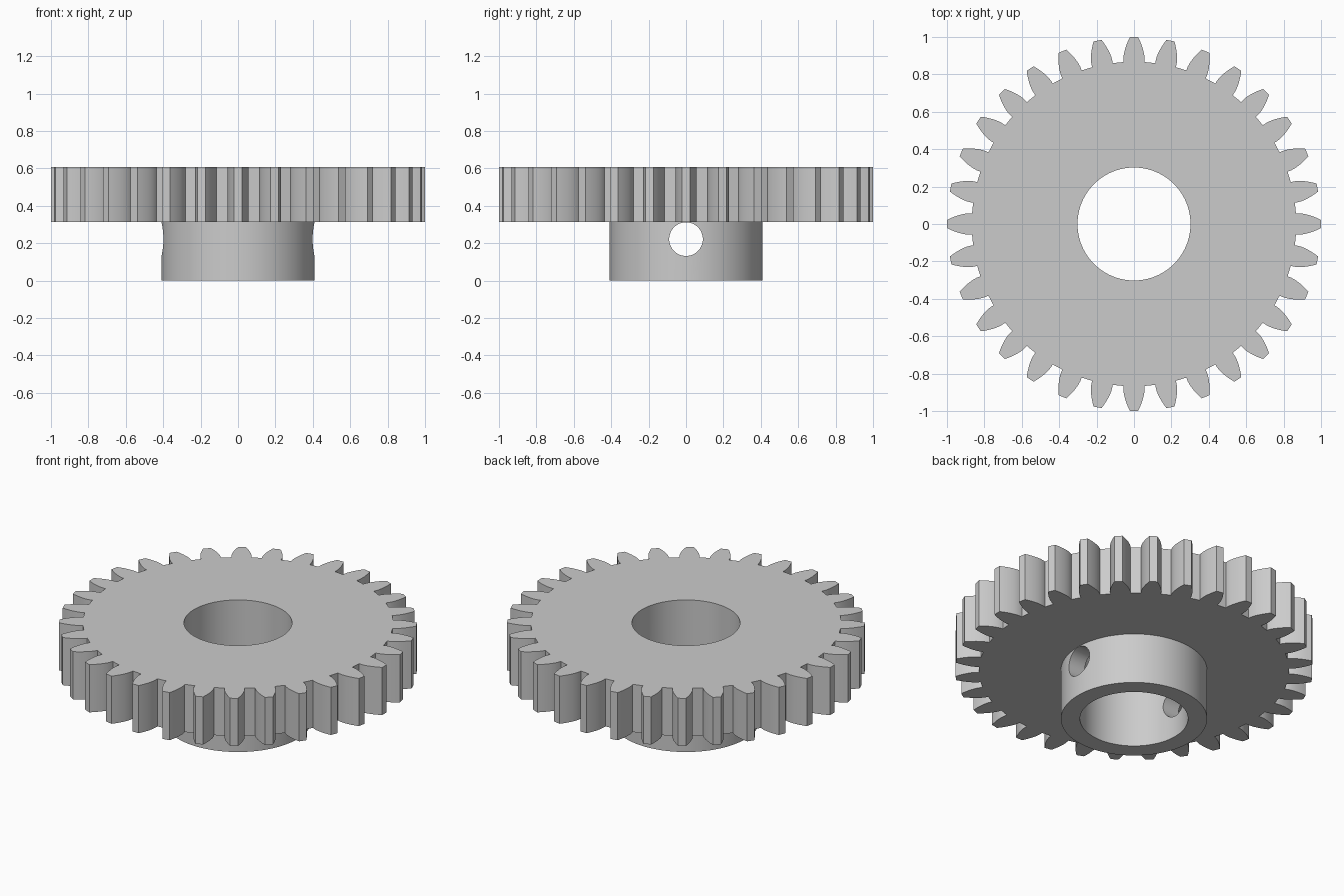
import bpy, bmesh
from math import pi, cos, sin, tan, acos, radians

cube = bpy.data.objects.get("Cube")
if cube:
    bpy.data.objects.remove(cube)

# Gear proportions
TEETH = 32
MODULE = 2 / (TEETH + 2)
PITCH_R = MODULE * TEETH / 2
BASE_R = PITCH_R * cos(radians(20))
ROOT_R = PITCH_R - 1.25 * MODULE
WHEEL_BOTTOM, WHEEL_TOP = 0.313, 0.607
HUB_R, BORE_R = 0.409, 0.302
SCREW_R, SCREW_Z = 0.09, 0.222

steel = bpy.data.materials.new("grey_steel")
steel.use_nodes = True
grey = (0.6, 0.6, 0.6, 1)
steel.diffuse_color = grey
steel.node_tree.nodes["Principled BSDF"].inputs["Base Color"].default_value = grey


def involute(angle):
    return tan(angle) - angle


def half_angle(r):
    """Half of the angle a tooth spans at radius r."""
    pressure = acos(min(1, BASE_R / r))
    return pi / (2 * TEETH) + involute(radians(20)) - involute(pressure)


def tooth_outline():
    """Closed outline of all teeth, with involute flanks and radial roots."""
    steps = 6
    radii = [ROOT_R] + [BASE_R + (1 - BASE_R) * i / steps for i in range(steps + 1)]
    flank = [(r, half_angle(max(r, BASE_R))) for r in radii]
    tooth = [(r, -a) for r, a in flank] + [(r, a) for r, a in reversed(flank)]
    for i in range(TEETH):
        middle = 2 * pi * i / TEETH
        for r, a in tooth:
            yield r * cos(middle + a), r * sin(middle + a)


def extrude_outline(name, points, bottom, top):
    bm = bmesh.new()
    face = bm.faces.new([bm.verts.new((x, y, bottom)) for x, y in points])
    walls = bmesh.ops.extrude_face_region(bm, geom=[face], use_keep_orig=True)
    lifted = [g for g in walls["geom"] if isinstance(g, bmesh.types.BMVert)]
    bmesh.ops.translate(bm, verts=lifted, vec=(0, 0, top - bottom))
    bmesh.ops.recalc_face_normals(bm, faces=bm.faces)
    mesh = bpy.data.meshes.new(name)
    bm.to_mesh(mesh)
    bm.free()
    mesh.materials.append(steel)
    obj = bpy.data.objects.new(name, mesh)
    bpy.context.collection.objects.link(obj)
    return obj


def circle(r, sides=128):
    return [(r * cos(2 * pi * i / sides), r * sin(2 * pi * i / sides)) for i in range(sides)]


def combine(target, other, operation):
    """Apply a boolean and discard the helper."""
    mod = target.modifiers.new(operation.lower(), "BOOLEAN")
    mod.operation, mod.object, mod.solver = operation, other, "EXACT"
    bpy.context.view_layer.objects.active = target
    bpy.ops.object.modifier_apply(modifier=mod.name)
    bpy.data.objects.remove(other)


# Toothed wheel joined to its hub
gear = extrude_outline("spur_gear", tooth_outline(), WHEEL_BOTTOM, WHEEL_TOP)
hub = extrude_outline("hub", circle(HUB_R), 0, (WHEEL_BOTTOM + WHEEL_TOP) / 2)
combine(gear, hub, "UNION")

# Shaft bore
bore = extrude_outline("bore_cutter", circle(BORE_R), -0.1, 0.8)
combine(gear, bore, "DIFFERENCE")

# Set screw hole across the hub
screw = extrude_outline("screw_hole_cutter", circle(SCREW_R, 64), -0.6, 0.6)
screw.rotation_euler.y = pi / 2
screw.location.z = SCREW_Z
bpy.context.view_layer.update()
combine(gear, screw, "DIFFERENCE")

# Smooth round walls, crisp tooth edges
bpy.ops.object.select_all(action="DESELECT")
gear.select_set(True)
bpy.context.view_layer.objects.active = gear
bpy.ops.object.shade_smooth_by_angle(angle=radians(25))
